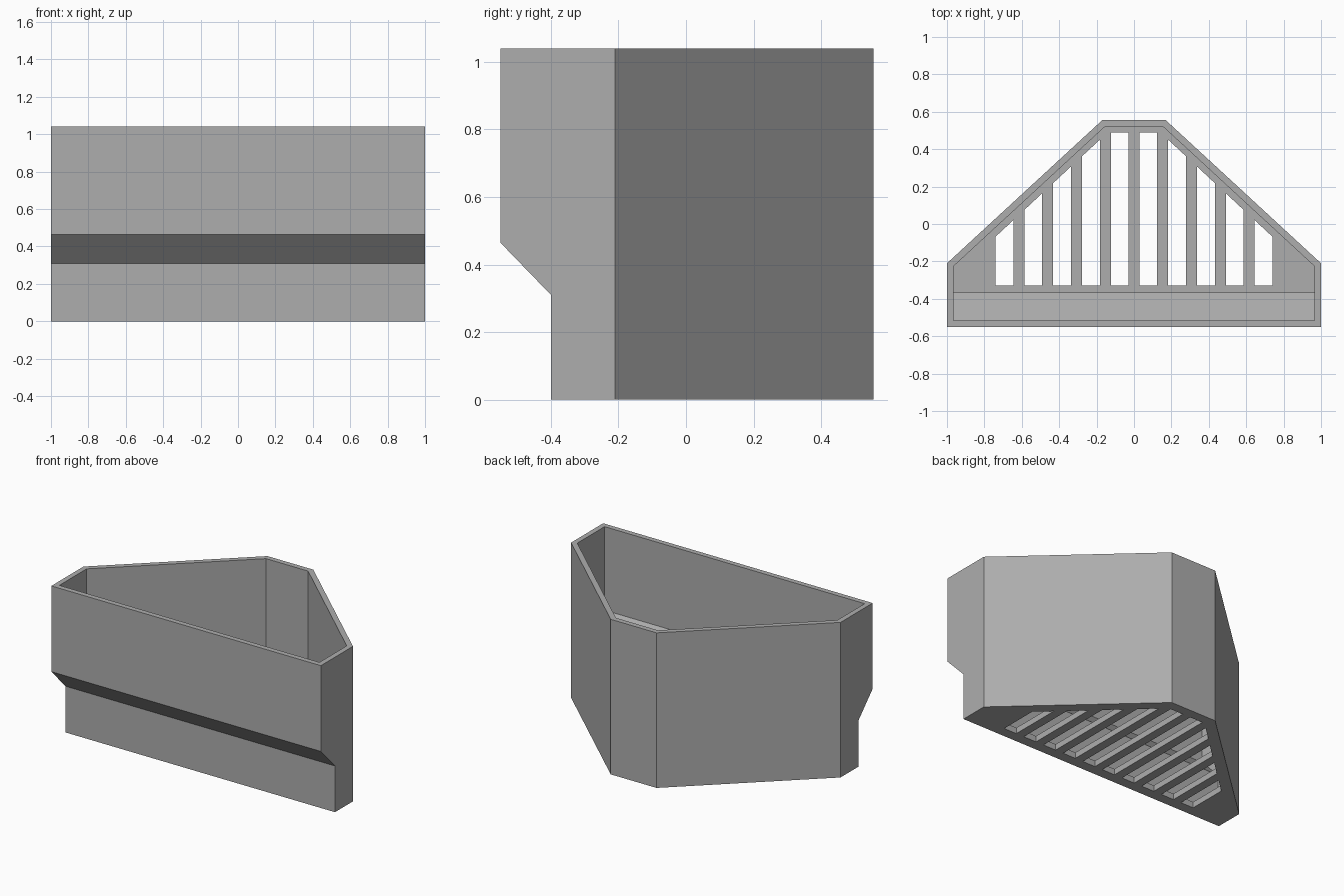
import bpy, bmesh

cube = bpy.data.objects.get("Cube")
if cube:
    bpy.data.objects.remove(cube, do_unlink=True)

HEIGHT, FLOOR = 1.04, 0.04
PITCH, SLOT = 0.154, 0.095

grey = bpy.data.materials.new("plain grey")
grey.use_nodes = True
grey.diffuse_color = (0.42, 0.42, 0.42, 1)
grey.node_tree.nodes["Principled BSDF"].inputs["Base Color"].default_value = (0.42, 0.42, 0.42, 1)


def make_object(name, bm):
    bmesh.ops.recalc_face_normals(bm, faces=bm.faces)
    mesh = bpy.data.meshes.new(name)
    bm.to_mesh(mesh)
    bm.free()
    mesh.materials.append(grey)
    obj = bpy.data.objects.new(name, mesh)
    bpy.context.collection.objects.link(obj)
    return obj


def loft(bm, rings):
    """Skin a stack of rings and cap both ends."""
    loops = [[bm.verts.new(p) for p in ring] for ring in rings]
    for a, b in zip(loops, loops[1:]):
        for i in range(len(a)):
            j = (i + 1) % len(a)
            bm.faces.new((a[i], a[j], b[j], b[i]))
    bm.faces.new(loops[0])
    bm.faces.new(loops[-1])


def outer_ring(front, z):
    half = [(1, front), (1, -0.21), (0.17, 0.555)]
    return [(x, y, z) for x, y in half] + [(-x, y, z) for x, y in reversed(half)]


def inner_ring(front, z):
    half = [(0.965, front), (0.965, -0.226), (0.156, 0.52)]
    return [(x, y, z) for x, y in half] + [(-x, y, z) for x, y in reversed(half)]


# Hollow bin: up the outside, over the rim, down the inside to the floor
bm = bmesh.new()
loft(bm, [outer_ring(-0.4, 0), outer_ring(-0.4, 0.31),
          outer_ring(-0.55, 0.465), outer_ring(-0.55, HEIGHT),
          inner_ring(-0.515, HEIGHT), inner_ring(-0.515, 0.48),
          inner_ring(-0.365, 0.325), inner_ring(-0.365, FLOOR)])
corner_bin = make_object("corner_bin", bm)


# Drain slots follow the slanted back walls
def slot_end(x):
    return min(0.49, -0.21 + (0.893 - x) * 0.93)


bm = bmesh.new()
for i in range(5):
    x0 = 0.029 + i * PITCH
    x1 = x0 + SLOT
    for side in (-1, 1):
        plan = [(x0, -0.33), (x1, -0.33), (x1, slot_end(x1)), (x0, slot_end(x0))]
        loft(bm, [[(side * x, y, z) for x, y in plan] for z in (-0.1, FLOOR + 0.1)])
cutter = make_object("slot_cutter", bm)
cutter.hide_render = True

# Cut the slots through the floor
mod = corner_bin.modifiers.new("drain_slots", 'BOOLEAN')
mod.operation = 'DIFFERENCE'
mod.solver = 'EXACT'
mod.object = cutter
bpy.context.view_layer.objects.active = corner_bin
bpy.ops.object.modifier_apply(modifier=mod.name)
bpy.data.objects.remove(cutter, do_unlink=True)
